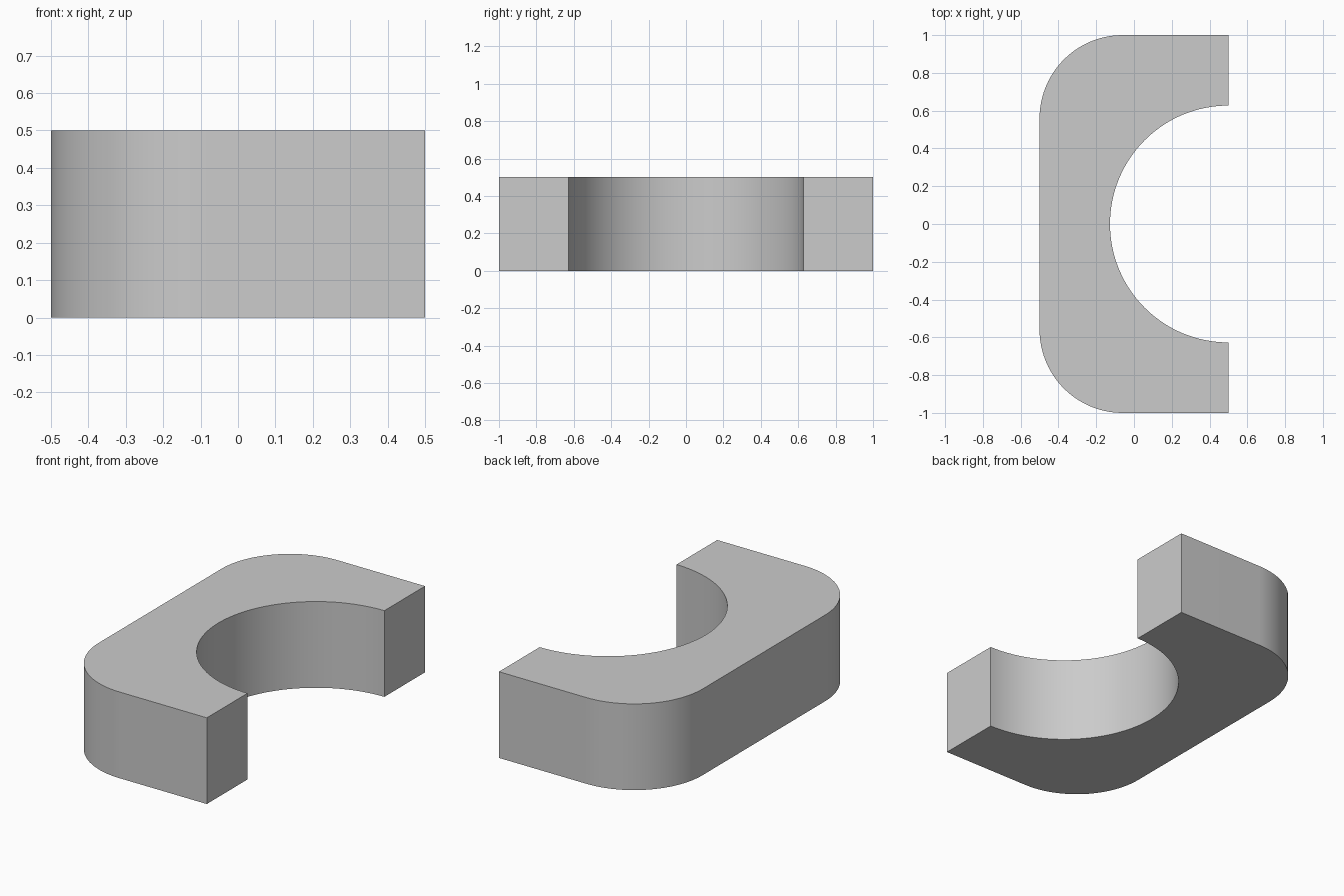
import bpy, bmesh
from math import cos, sin, pi

if "Cube" in bpy.data.objects:
    bpy.data.objects.remove(bpy.data.objects["Cube"])

HEIGHT = 0.5
CORNER_R = 0.44
BORE_R = 0.627


def arc(cx, cy, r, start, end, steps):
    return [(cx + r * cos(start + (end - start) * i / steps),
             cy + r * sin(start + (end - start) * i / steps))
            for i in range(steps + 1)]


# C-shaped outline: two rounded outer corners, then the half-round opening
cx, cy = -0.5 + CORNER_R, 1 - CORNER_R
outline = [(0.5, 1.0)]
outline += arc(cx, cy, CORNER_R, pi / 2, pi, 24)
outline += arc(cx, -cy, CORNER_R, pi, 1.5 * pi, 24)
outline += [(0.5, -1.0)]
outline += arc(0.5, 0, BORE_R, 1.5 * pi, pi / 2, 64)

# Extrude the outline into a solid block
bm = bmesh.new()
base = bm.faces.new([bm.verts.new((x, y, 0)) for x, y in outline])
result = bmesh.ops.extrude_face_region(bm, geom=[base], use_keep_orig=True)
top = [v for v in result["geom"] if isinstance(v, bmesh.types.BMVert)]
bmesh.ops.translate(bm, verts=top, vec=(0, 0, HEIGHT))
bmesh.ops.recalc_face_normals(bm, faces=bm.faces[:])
mesh = bpy.data.meshes.new("half_round_bracket")
bm.to_mesh(mesh)
bm.free()

bracket = bpy.data.objects.new("half_round_bracket", mesh)
bpy.context.collection.objects.link(bracket)

# Smooth curved walls, sharp rims and ends
bpy.context.view_layer.objects.active = bracket
bracket.select_set(True)
bpy.ops.object.shade_smooth_by_angle(angle=pi / 6)
